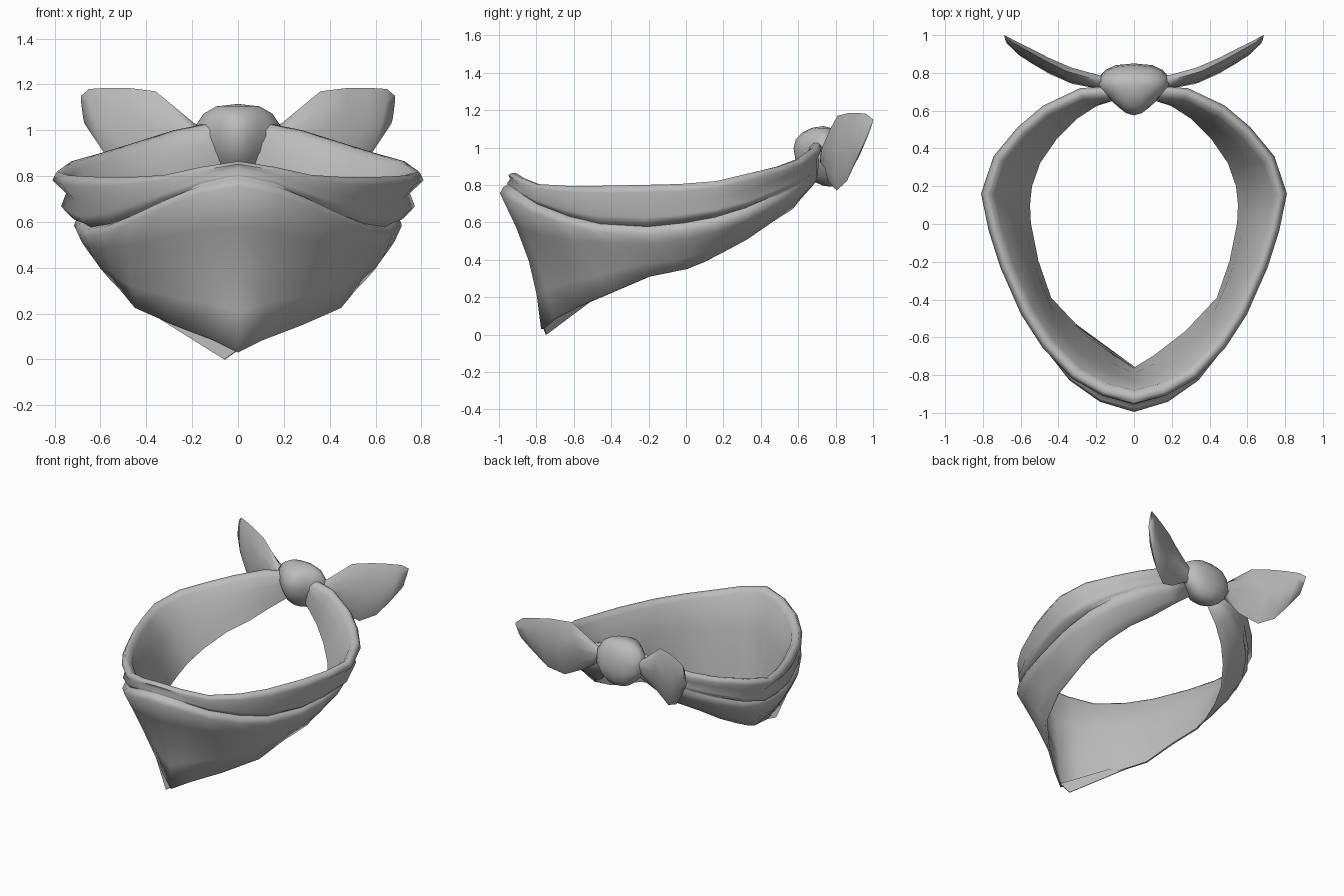
import bpy, bmesh, math
from mathutils import Vector

if "Cube" in bpy.data.objects:
    bpy.data.objects.remove(bpy.data.objects["Cube"])

cloth = bpy.data.materials.new("grey_cloth")
cloth.diffuse_color = (0.5, 0.5, 0.5, 1)
cloth.use_nodes = True
cloth.node_tree.nodes["Principled BSDF"].inputs["Base Color"].default_value = cloth.diffuse_color


def finish(name, bm, mirror=False, angle=80):
    """Turn a bmesh into a smooth shaded object, optionally mirrored over x."""
    bmesh.ops.remove_doubles(bm, verts=bm.verts, dist=0.0005)
    bmesh.ops.recalc_face_normals(bm, faces=bm.faces)
    me = bpy.data.meshes.new(name)
    bm.to_mesh(me)
    bm.free()
    ob = bpy.data.objects.new(name, me)
    bpy.context.collection.objects.link(ob)
    me.materials.append(cloth)
    bpy.ops.object.select_all(action='DESELECT')
    ob.select_set(True)
    bpy.context.view_layer.objects.active = ob
    bpy.ops.object.shade_smooth_by_angle(angle=math.radians(angle))
    if mirror:
        m = ob.modifiers.new("mirror", 'MIRROR')
        m.use_clip = True
    return ob


def loft(bm, rings, cap_start, cap_end):
    """Skin a list of closed rings."""
    vr = [[bm.verts.new(p) for p in r] for r in rings]
    n = len(vr[0])
    for a, b in zip(vr, vr[1:]):
        for j in range(n):
            bm.faces.new((a[j], a[(j + 1) % n], b[(j + 1) % n], b[j]))
    if cap_start:
        bm.faces.new(vr[0])
    if cap_end:
        bm.faces.new(vr[-1])


# Folded neck band: rim point, crease height, hem point,
# offset of the lower layer, sag of the lower layer
stations = [
    ((0.00, -0.93, 0.865), 0.80, (0.00, -0.775, 0.03), 0.065, -0.045),
    ((0.16, -0.89, 0.84), 0.765, (0.11, -0.71, 0.085), 0.055, -0.03),
    ((0.32, -0.80, 0.805), 0.70, (0.28, -0.58, 0.15), 0.035, -0.005),
    ((0.47, -0.64, 0.795), 0.635, (0.45, -0.40, 0.225), 0.015, 0.01),
    ((0.58, -0.47, 0.795), 0.595, (0.52, -0.20, 0.31), 0.0, 0.018),
    ((0.69, -0.22, 0.80), 0.58, (0.56, 0.00, 0.35), -0.025, 0.02),
    ((0.75, -0.03, 0.805), 0.60, (0.565, 0.10, 0.39), -0.05, 0.022),
    ((0.79, 0.16, 0.82), 0.63, (0.555, 0.20, 0.44), -0.075, 0.02),
    ((0.725, 0.35, 0.865), 0.68, (0.51, 0.33, 0.51), -0.05, 0.02),
    ((0.60, 0.50, 0.90), 0.75, (0.42, 0.46, 0.60), -0.02, 0.015),
    ((0.47, 0.61, 0.94), 0.81, (0.31, 0.57, 0.67), -0.01, 0.015),
    ((0.28, 0.70, 1.00), 0.88, (0.20, 0.64, 0.76), 0.0, 0.01),
    ((0.11, 0.71, 1.035), 0.95, (0.07, 0.69, 0.86), 0.0, 0.0),
]
rings = []
for i, (rim, zc, hem, low, sag) in enumerate(stations):
    rim, hem = Vector(rim), Vector(hem)
    a = Vector(stations[max(i - 1, 0)][0])
    b = Vector(stations[min(i + 1, len(stations) - 1)][0])
    t = b - a
    n = Vector((t.y, -t.x, 0)).normalized() if i else Vector((0, -1, 0))
    fade = 1 if i < 8 else max(0, (10 - i) / 3)
    front = max(0, 1 - 0.35 * i)                 # folds merge at the front
    side = min(1, max(0, (i - 3) / 4)) * fade    # side folds hang further in
    u = rim.z - zc

    def at(off, z):
        return Vector((rim.x, rim.y, z)) + n * off

    top = at(low, zc - 0.045)
    ring = [at(-0.05, rim.z - 0.03), at(-0.025, rim.z - 0.003), rim,
            at(0.02, rim.z - 0.2 * u), at(0.01 * front - 0.04 * side, rim.z - 0.5 * u),
            at(0.012 * fade - 0.03 * side + 0.012 * front, rim.z - 0.8 * u),
            at(-0.01 * fade - 0.035 * side + 0.035 * front, rim.z - 0.95 * u),
            at(min(0, low) - 0.025 * fade + 0.055 * front, zc - 0.003),
            at(low - 0.012 * fade - 0.006 * front, zc - 0.012), top]
    # lower layer down to the hem
    for f in (0.25, 0.5, 0.75, 1):
        ring.append(top.lerp(hem, f) + n * sag * math.sin(math.pi * f))
    # lining back up to the rim
    inner = hem - n * 0.015
    for f in (0, 0.33, 0.67):
        ring.append(inner.lerp(ring[0], f) - n * 0.01 * math.sin(math.pi * f))
    if i == 0:
        for p in ring:
            p.x = 0
    rings.append(ring)
bm = bmesh.new()
loft(bm, rings, False, True)
finish("neck_band", bm, mirror=True)

# Loose corner of the under layer showing below the front hem
bm = bmesh.new()
corner = [Vector(p) for p in ((-0.36, -0.50, 0.188), (-0.06, -0.75, 0.0),
                              (0.01, -0.77, 0.05), (-0.26, -0.585, 0.18))]
shift = Vector((0.004, 0.006, 0))
loft(bm, [corner, [p + shift for p in corner]], True, True)
finish("under_flap", bm, angle=30)

# Knot: boxy rounded lump, wide on top, sloping to a point at the front
bm = bmesh.new()
bmesh.ops.create_uvsphere(bm, u_segments=16, v_segments=8, radius=1)
for v in bm.verts:
    x, y, z = v.co
    x = math.copysign(abs(x) ** 0.75, x)
    z = math.copysign(abs(z) ** 0.9, z)
    taper = 1 if y > 0 else 1 + 0.6 * y
    if z < 0:
        taper *= 1 + 0.35 * z
    depth = 0.115 if y > 0 else 0.16
    v.co = (0.195 * x * taper, 0.735 + depth * y,
            0.955 + 0.16 * z - 0.04 * y * (1 - max(z, 0)))
finish("knot", bm)

# Tied tails: leaf shaped, from upper edge and lower edge points
edges = [
    ((0.12, 0.75, 1.00), (0.12, 0.74, 0.91)),
    ((0.19, 0.76, 1.03), (0.19, 0.745, 0.89)),
    ((0.36, 0.81, 1.17), (0.30, 0.76, 0.82)),
    ((0.48, 0.87, 1.185), (0.42, 0.805, 0.77)),
    ((0.57, 0.92, 1.185), (0.52, 0.86, 0.82)),
    ((0.65, 0.965, 1.18), (0.59, 0.90, 0.91)),
    ((0.685, 1.0, 1.15), (0.67, 0.955, 1.03)),
]
rings = []
for k, (t, b) in enumerate(edges):
    t, b = Vector(t), Vector(b)
    w = Vector((-0.45, 0.89, 0)) * (0.03, 0.032, 0.032, 0.028, 0.025, 0.02, 0.006)[k]
    rings.append([t, t.lerp(b, 0.2) + w, t.lerp(b, 0.5) + w * 1.1, t.lerp(b, 0.8) + w, b,
                  t.lerp(b, 0.8) - w, t.lerp(b, 0.5) - w * 1.1, t.lerp(b, 0.2) - w])
bm = bmesh.new()
loft(bm, rings, True, True)
finish("knot_tails", bm, mirror=True)
